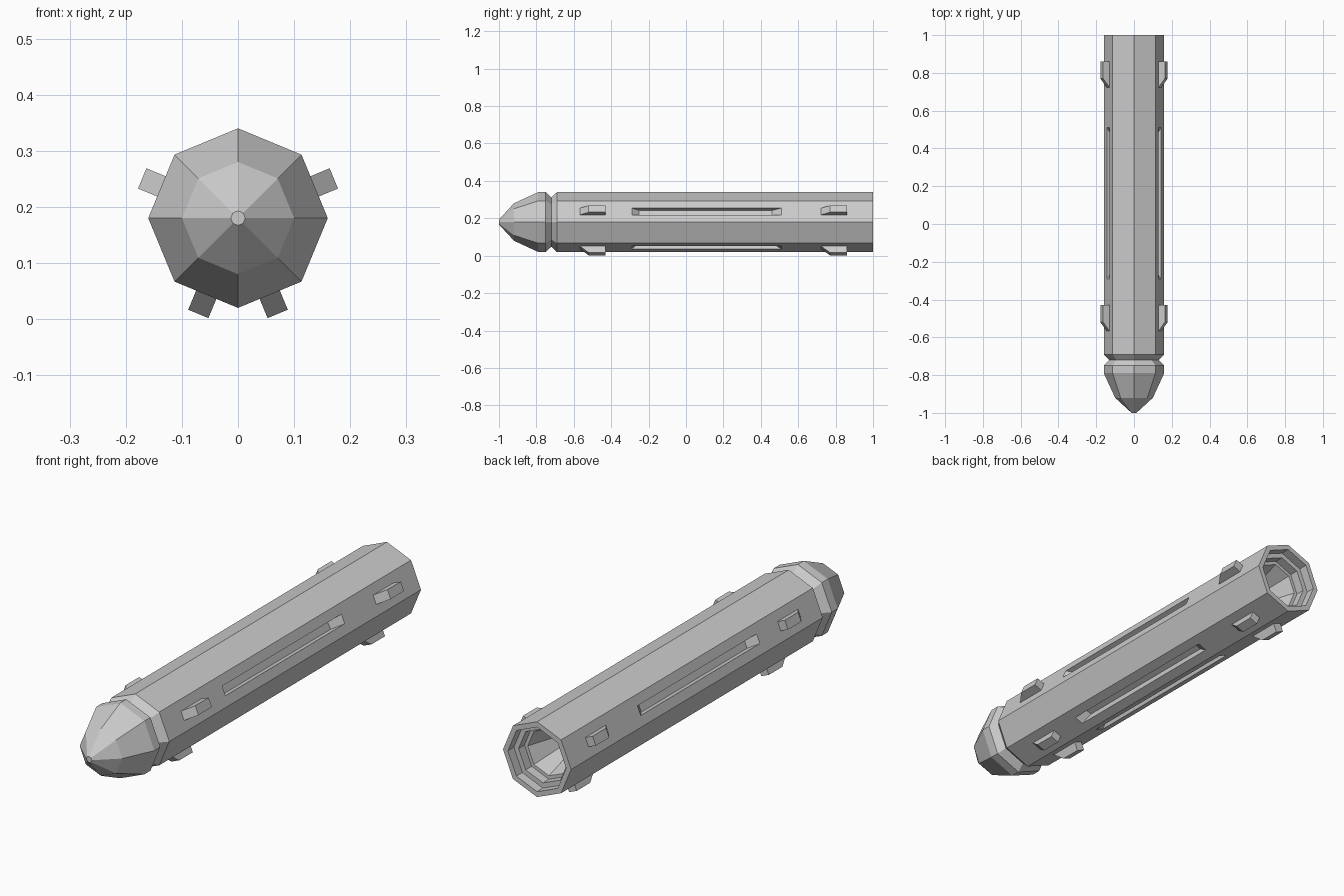
import bpy, bmesh, math
from mathutils import Vector

if "Cube" in bpy.data.objects:
    bpy.data.objects.remove(bpy.data.objects["Cube"])

CZ = 0.18                                  # height of the long axis
APO = 0.16 * math.cos(math.pi / 8)         # centre to flat side
SIDES = 8
DETAIL_FACES = [0, 3, 5, 6]                # sides carrying slots and lugs


def finish(bm, name):
    bmesh.ops.recalc_face_normals(bm, faces=bm.faces)
    me = bpy.data.meshes.new(name)
    bm.to_mesh(me)
    bm.free()
    ob = bpy.data.objects.new(name, me)
    bpy.context.collection.objects.link(ob)
    return ob


def side_point(i, y, across, radial):
    """Point on octagon side i: offset across the side, distance from axis."""
    a = math.radians(22.5 + 45 * i)
    return Vector((radial * math.cos(a) - across * math.sin(a), y,
                   CZ + radial * math.sin(a) + across * math.cos(a)))


def rect(bm, i, y0, y1, half, radial):
    return [bm.verts.new(side_point(i, y, c, radial))
            for y, c in ((y0, -half), (y1, -half), (y1, half), (y0, half))]


def bridge(bm, a, b):
    for k in range(len(a)):
        n = (k + 1) % len(a)
        bm.faces.new((a[k], a[n], b[n], b[k]))


# Shell: nose, neck groove, long tube and stepped conical rear nozzle
profile = [(-1.0, 0.013), (-0.92, 0.10), (-0.79, 0.16), (-0.75, 0.16),
           (-0.72, 0.132), (-0.69, 0.16), (1.0, 0.16), (1.0, 0.137),
           (0.96, 0.137), (0.96, 0.115), (0.92, 0.115), (0.92, 0.10), (0.70, 0.03)]
TUBE = 5
bm = bmesh.new()
rings = []
for y, r in profile:
    rings.append([bm.verts.new((r * math.cos(k * math.pi / 4), y,
                                CZ + r * math.sin(k * math.pi / 4)))
                  for k in range(SIDES)])
for j in range(len(rings) - 1):
    for k in range(SIDES):
        n = (k + 1) % SIDES
        quad = [rings[j][k], rings[j + 1][k], rings[j + 1][n], rings[j][n]]
        if j == TUBE and k in DETAIL_FACES:
            # Recessed slot with sloping ends
            mouth = rect(bm, k, -0.29, 0.51, 0.02, APO)
            floor = rect(bm, k, -0.25, 0.46, 0.02, APO - 0.035)
            bridge(bm, quad, mouth)
            bridge(bm, mouth, floor)
            bm.faces.new(floor)
        else:
            bm.faces.new(quad)
bm.faces.new(rings[0])
bm.faces.new(rings[-1])
finish(bm, "shell")

# Guide lugs with sloping front ends
for i in DETAIL_FACES:
    for label, y0 in (("front", -0.57), ("rear", 0.72)):
        bm = bmesh.new()
        base = rect(bm, i, y0 - 0.01, y0 + 0.14, 0.0195, APO - 0.01)
        top = rect(bm, i, y0 + 0.05, y0 + 0.14, 0.0195, APO + 0.037)
        bridge(bm, base, top)
        bm.faces.new(base)
        bm.faces.new(top)
        finish(bm, f"{label}_lug_{i}")
